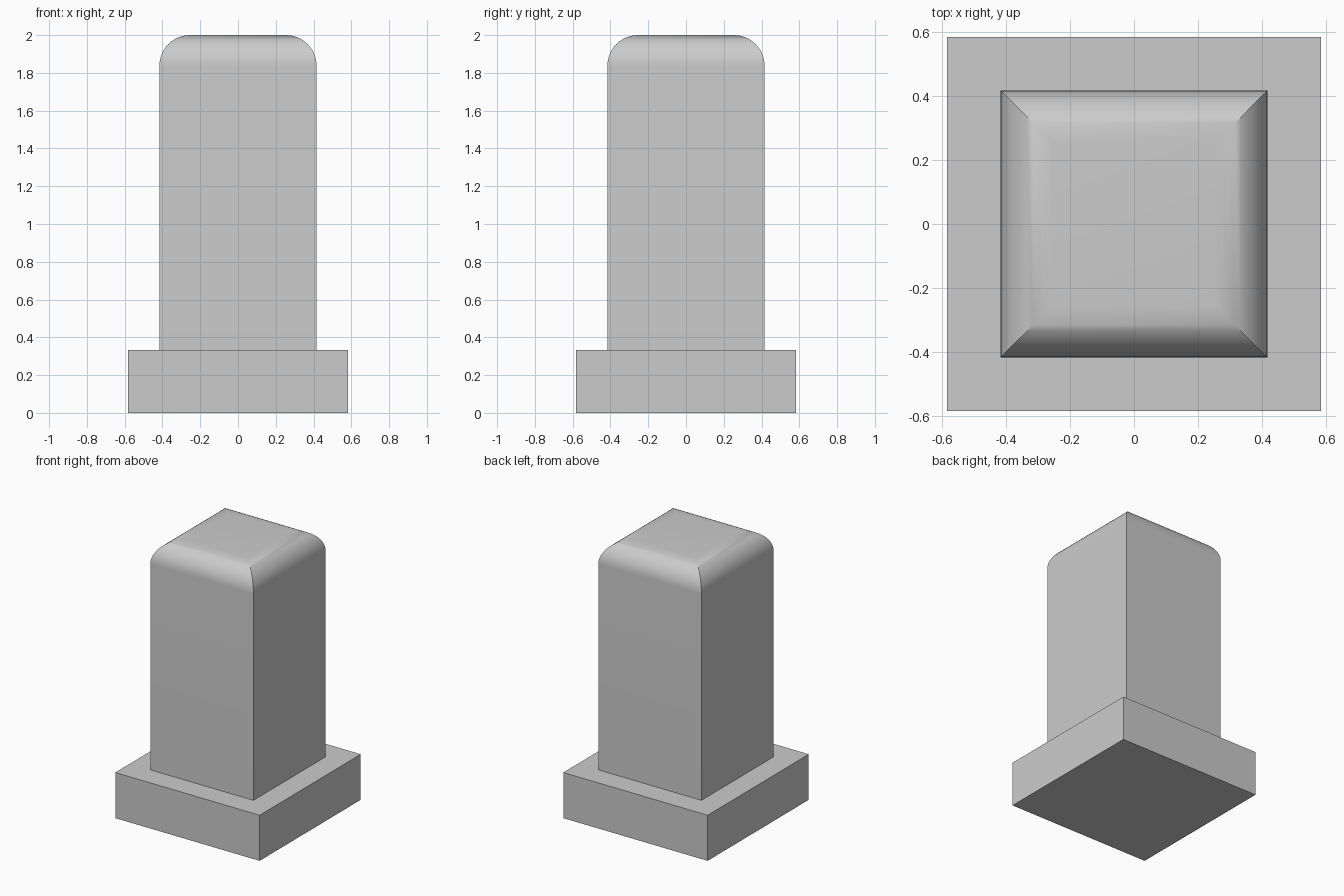
import bpy
import bmesh
import math

if "Cube" in bpy.data.objects:
    bpy.data.objects.remove(bpy.data.objects["Cube"], do_unlink=True)

BASE_WIDTH, BASE_HEIGHT = 1.166, 0.333
POST_WIDTH, TOP, ROUNDING = 0.832, 2.0, 0.162

# Plain grey for the whole model
grey = bpy.data.materials.new("plain grey")
grey.use_nodes = True
colour = (0.6, 0.6, 0.6, 1)
grey.diffuse_color = colour
grey.node_tree.nodes["Principled BSDF"].inputs["Base Color"].default_value = colour


def block(name, width, bottom, top, rounding=0):
    """Square block whose top rim may be rounded, keeping upright edges sharp."""
    bm = bmesh.new()
    bmesh.ops.create_cube(bm, size=1)
    for v in bm.verts:
        v.co.x *= width
        v.co.y *= width
        v.co.z = top if v.co.z > 0 else bottom
    if rounding:
        rim = [e for e in bm.edges if all(v.co.z == top for v in e.verts)]
        bmesh.ops.bevel(bm, geom=rim, offset=rounding, offset_type='OFFSET',
                        segments=12, profile=0.5, affect='EDGES')
    mesh = bpy.data.meshes.new(name)
    bm.to_mesh(mesh)
    bm.free()
    mesh.materials.append(grey)
    obj = bpy.data.objects.new(name, mesh)
    bpy.context.collection.objects.link(obj)
    if rounding:
        bpy.ops.object.select_all(action='DESELECT')
        obj.select_set(True)
        bpy.context.view_layer.objects.active = obj
        bpy.ops.object.shade_smooth_by_angle(angle=math.radians(30))
    return obj


# Square plinth, and the post with a rounded top standing on it
block("base_plinth", BASE_WIDTH, 0, BASE_HEIGHT)
block("post", POST_WIDTH, BASE_HEIGHT, TOP, ROUNDING)
